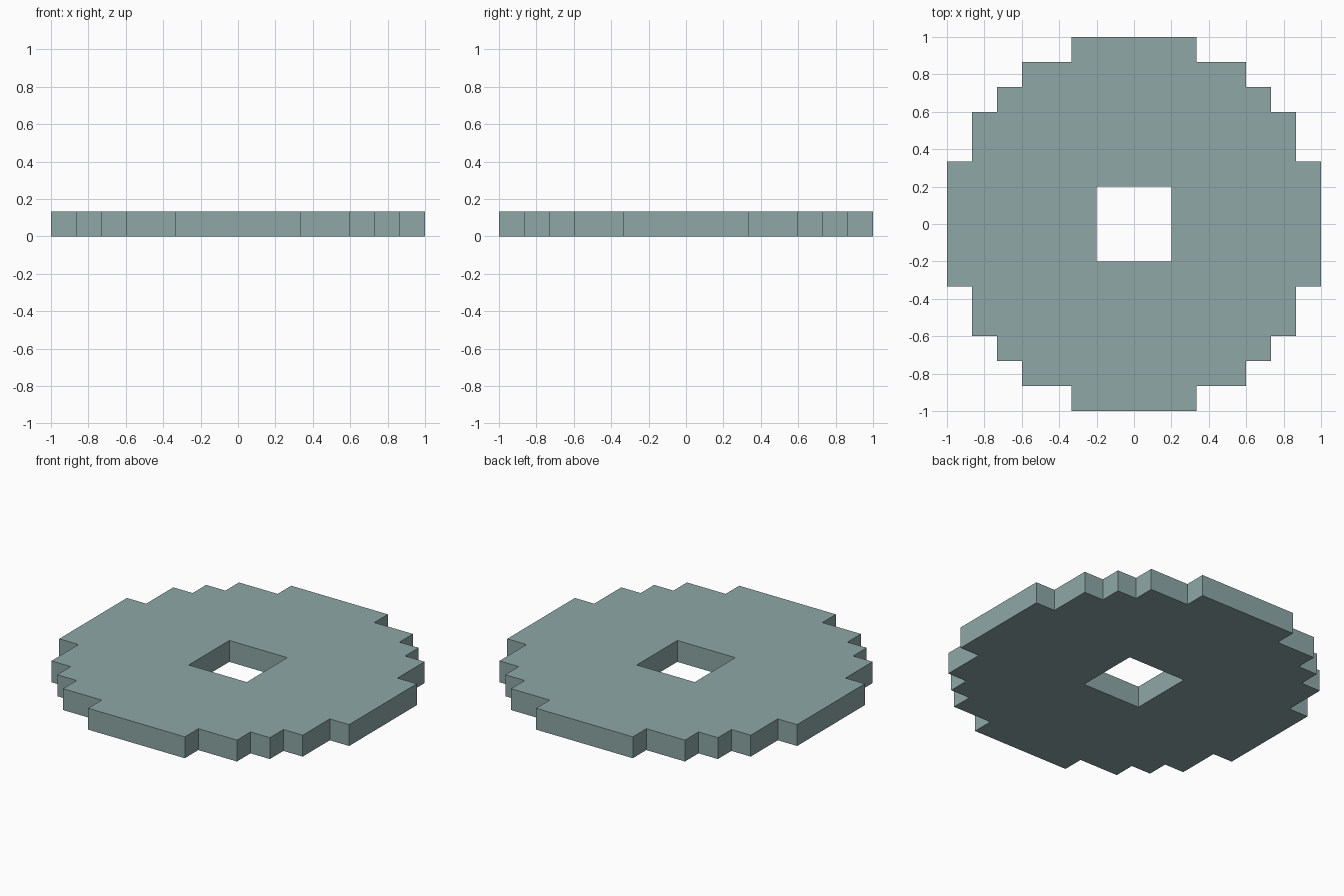
import bpy, bmesh

if "Cube" in bpy.data.objects:
    bpy.data.objects.remove(bpy.data.objects["Cube"])

CELL = 2 / 15          # block size; the disc is 15 blocks across
THICK = CELL

# Quarter outlines in block units, repeated by quarter turns
RIM = [(7.5, 2.5), (6.5, 2.5), (6.5, 4.5), (5.5, 4.5), (5.5, 5.5),
       (4.5, 5.5), (4.5, 6.5), (2.5, 6.5), (2.5, 7.5)]
HOLE = [(1.5, 1.5)]


def add_loop(bm, quarter):
    """Closed edge loop made of four turned copies of a quarter outline."""
    pts = list(quarter)
    loop = []
    for _ in range(4):
        loop += pts
        pts = [(-y, x) for x, y in pts]
    verts = [bm.verts.new((x * CELL, y * CELL, 0)) for x, y in loop]
    return [bm.edges.new((a, b)) for a, b in zip(verts, verts[1:] + verts[:1])]


# Stepped disc with a square centre hole
bm = bmesh.new()
edges = add_loop(bm, RIM) + add_loop(bm, HOLE)
bmesh.ops.triangle_fill(bm, edges=edges, use_beauty=True, normal=(0, 0, 1))
ext = bmesh.ops.extrude_face_region(bm, geom=bm.faces[:], use_keep_orig=True)
top = [g for g in ext["geom"] if isinstance(g, bmesh.types.BMVert)]
bmesh.ops.translate(bm, verts=top, vec=(0, 0, THICK))
bmesh.ops.recalc_face_normals(bm, faces=bm.faces[:])

mesh = bpy.data.meshes.new("stepped_disc")
bm.to_mesh(mesh)
bm.free()

# Grey-green colour
mat = bpy.data.materials.new("grey green")
mat.diffuse_color = (0.27, 0.386, 0.38, 1)
mat.use_nodes = True
mat.node_tree.nodes["Principled BSDF"].inputs["Base Color"].default_value = mat.diffuse_color
mesh.materials.append(mat)

disc = bpy.data.objects.new("stepped_disc", mesh)
bpy.context.collection.objects.link(disc)
